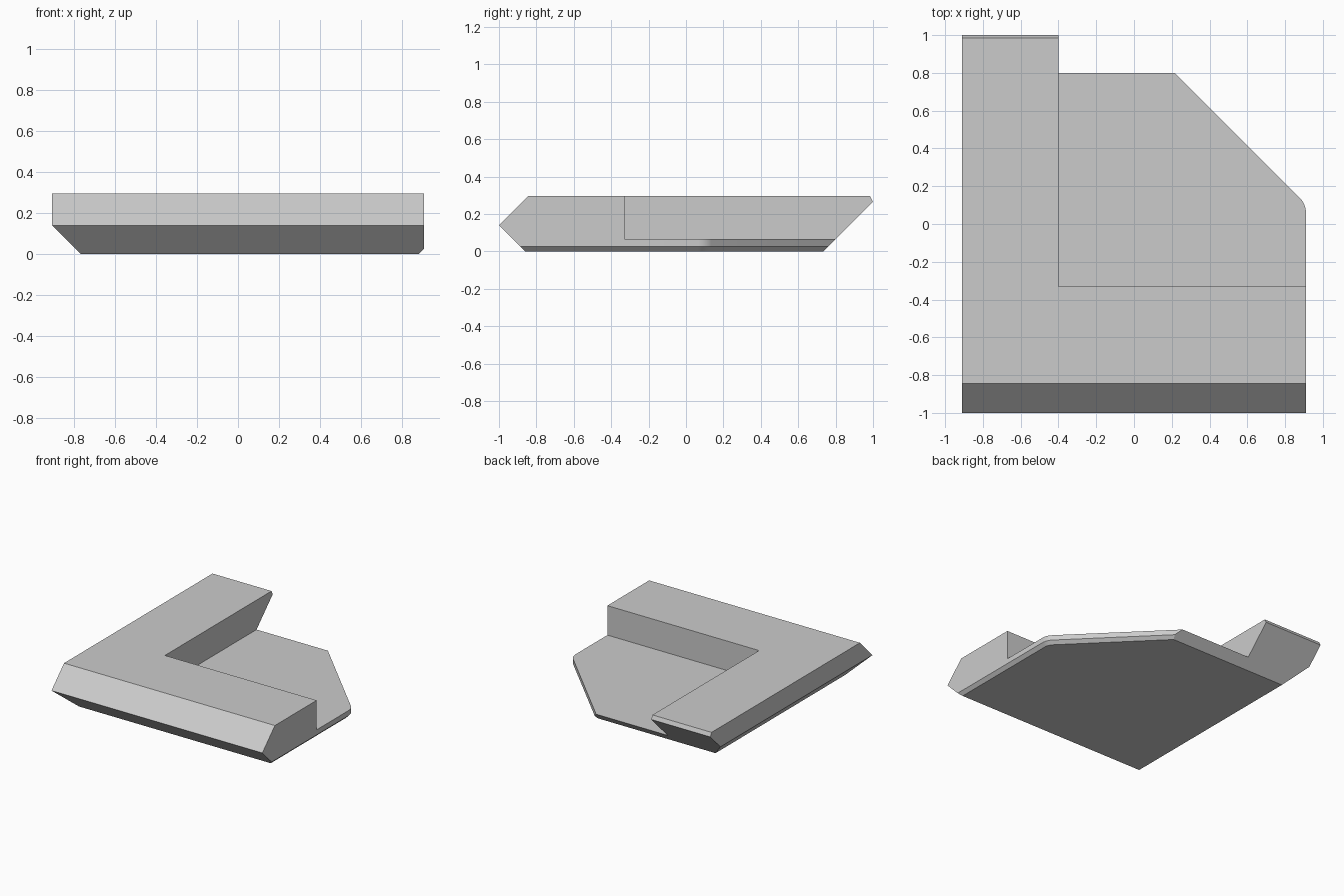
import bpy, bmesh
from math import sin, cos, radians
from mathutils import Vector

if "Cube" in bpy.data.objects:
    bpy.data.objects.remove(bpy.data.objects["Cube"])

grey = bpy.data.materials.new("light_grey")
grey.use_nodes = True
grey.diffuse_color = (0.6, 0.6, 0.6, 1)
grey.node_tree.nodes["Principled BSDF"].inputs["Base Color"].default_value = grey.diffuse_color


def make_box(name, low, high, planes=()):
    """Box between two corners, trimmed by (point, outward normal) planes."""
    bm = bmesh.new()
    bmesh.ops.create_cube(bm, size=1)
    low, high = Vector(low), Vector(high)
    for v in bm.verts:
        v.co = (low + high) / 2 + v.co * (high - low)
    for point, normal in planes:
        cut = bmesh.ops.bisect_plane(bm, geom=bm.verts[:] + bm.edges[:] + bm.faces[:],
                                     dist=1e-6, plane_co=point, plane_no=normal,
                                     clear_outer=True)
        edges = [e for e in cut["geom_cut"] if isinstance(e, bmesh.types.BMEdge)]
        if edges:
            bmesh.ops.contextual_create(bm, geom=edges)
    bmesh.ops.recalc_face_normals(bm, faces=bm.faces)
    mesh = bpy.data.meshes.new(name)
    bm.to_mesh(mesh)
    bm.free()
    mesh.materials.append(grey)
    obj = bpy.data.objects.new(name, mesh)
    bpy.context.collection.objects.link(obj)
    return obj


# Sloped front, left and back sides, and the trimmed back lip
planes = [
    ((0, -1, 0.14), (0, -1, 1)),
    ((0, -1, 0.14), (0, -1, -1)),
    ((-0.91, 0, 0.14), (-1, 0, -1)),
    ((0, 0.735, 0), (0, 1, -1)),
    ((0, 1, 0.265), (0, 2, 1)),
]

# Right side, rounded corner and diagonal, each with a small bottom chamfer
centre, radius, chamfer, steps = Vector((0.8, 0.06, 0)), 0.11, 0.025, 9
for i in range(steps + 1):
    a = radians(45 * i / steps)
    out = Vector((cos(a), sin(a), 0))
    planes.append((centre + out * radius, out))
    planes.append((centre + out * (radius - chamfer), out - Vector((0, 0, 1))))

body = make_box("corner_block", (-0.91, -1, 0), (0.91, 1, 0.295), planes)

# Cut the recess that leaves two raised arms and a thin shelf
notch = make_box("recess_cutter", (-0.4, -0.33, 0.065), (1.5, 1.5, 0.6))
notch.hide_render = True
cut = body.modifiers.new("recess", 'BOOLEAN')
cut.operation = 'DIFFERENCE'
cut.solver = 'EXACT'
cut.object = notch

bpy.ops.object.select_all(action='DESELECT')
body.select_set(True)
bpy.context.view_layer.objects.active = body
bpy.ops.object.modifier_apply(modifier=cut.name)
bpy.data.objects.remove(notch)
bpy.ops.object.shade_smooth_by_angle(angle=radians(20))
